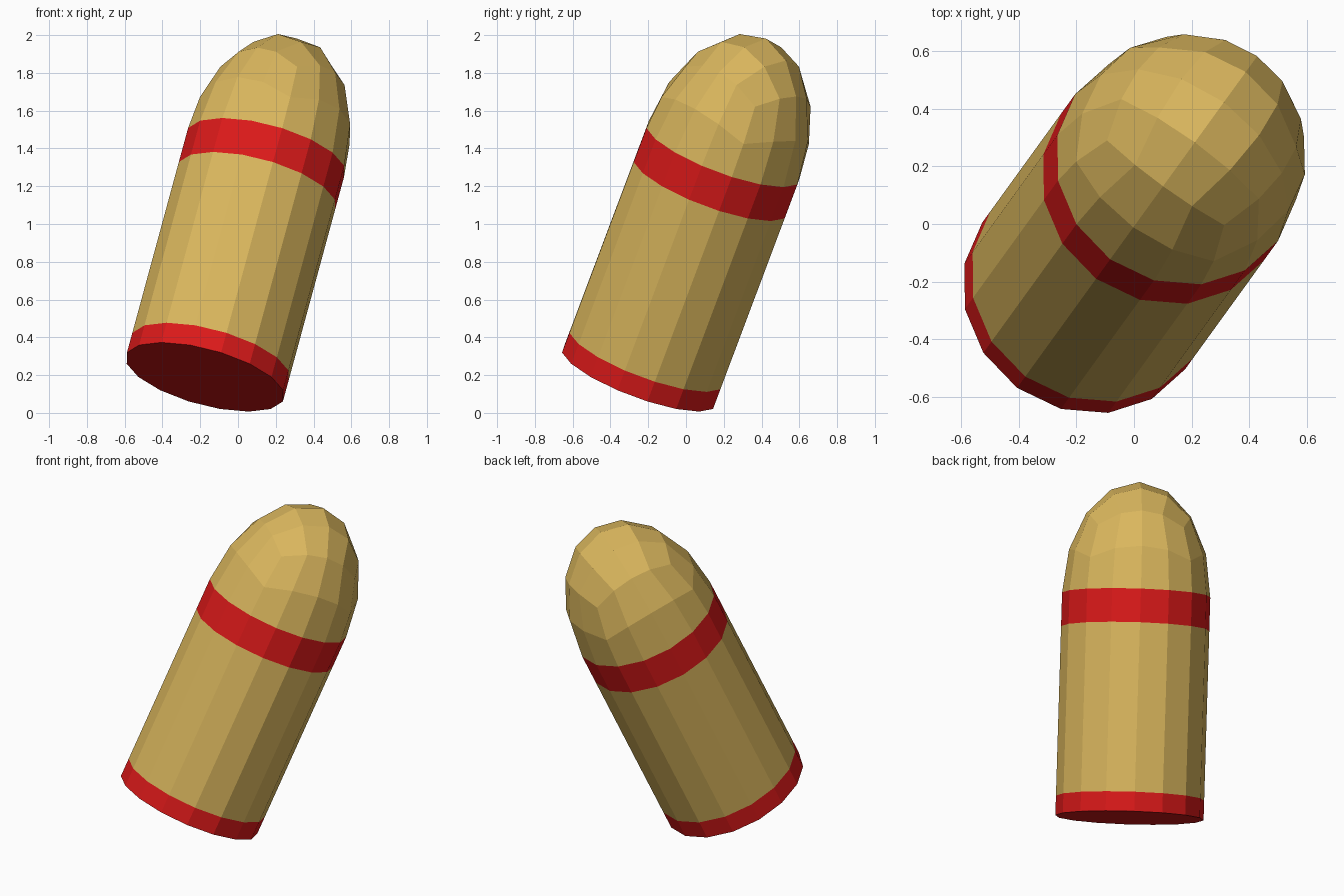
import bpy, bmesh
from math import tan, pi, radians
from mathutils import Matrix, Vector

if "Cube" in bpy.data.objects:
    bpy.data.objects.remove(bpy.data.objects["Cube"])

R, DOME_H, SIDES = 0.435, 0.665, 16
BAND_TOP, BAND_LOW, FOOT_TOP = 1.31, 1.112, 0.115

# whole shell leans over towards the back right
LEAN = (Matrix.Translation((-0.175, -0.25, 0.19))
        @ Matrix.Rotation(radians(54.1), 4, 'Z')
        @ Matrix.Rotation(radians(24.9), 4, 'Y'))


def material(name, rgb):
    m = bpy.data.materials.new(name)
    m.diffuse_color = (*rgb, 1)
    m.use_nodes = True
    m.node_tree.nodes["Principled BSDF"].inputs["Base Color"].default_value = m.diffuse_color
    return m


brass = material("brass", (0.70, 0.47, 0.11))
red = material("red", (0.72, 0.01, 0.01))


def finish(name, bm, mat):
    bmesh.ops.recalc_face_normals(bm, faces=bm.faces)
    bm.transform(LEAN)
    me = bpy.data.meshes.new(name)
    bm.to_mesh(me)
    bm.free()
    me.materials.append(mat)
    ob = bpy.data.objects.new(name, me)
    bpy.context.collection.objects.link(ob)
    return ob


def tube(name, z0, z1, mat, bottom=False):
    """Open 16-sided tube, optionally closed at the bottom."""
    bm = bmesh.new()
    bmesh.ops.create_cone(bm, cap_ends=True, segments=SIDES, radius1=R, radius2=R, depth=z1 - z0,
                          matrix=Matrix.Translation((0, 0, (z0 + z1) / 2)))
    bm.normal_update()
    caps = [f for f in bm.faces if f.normal.z > 0.9 or (f.normal.z < -0.9 and not bottom)]
    bmesh.ops.delete(bm, geom=caps, context='FACES_ONLY')
    finish(name, bm, mat)


# straight body and red bands
tube("foot_band", 0, FOOT_TOP, red, bottom=True)
tube("body", FOOT_TOP, BAND_LOW, brass)
tube("upper_band", BAND_LOW, BAND_TOP, red)

# nose: upper half of a cube rounded into a sphere, then stretched
bm = bmesh.new()
bmesh.ops.create_cube(bm, size=2)
bmesh.ops.subdivide_edges(bm, edges=bm.edges[:], cuts=3, use_grid_fill=True)
bmesh.ops.delete(bm, geom=[v for v in bm.verts if v.co.z < -0.1], context='VERTS')
for v in bm.verts:
    n = Vector([tan(c * pi / 4) for c in v.co]).normalized()
    v.co = (n.x * R, n.y * R, BAND_TOP + n.z * DOME_H)
finish("nose", bm, brass)
